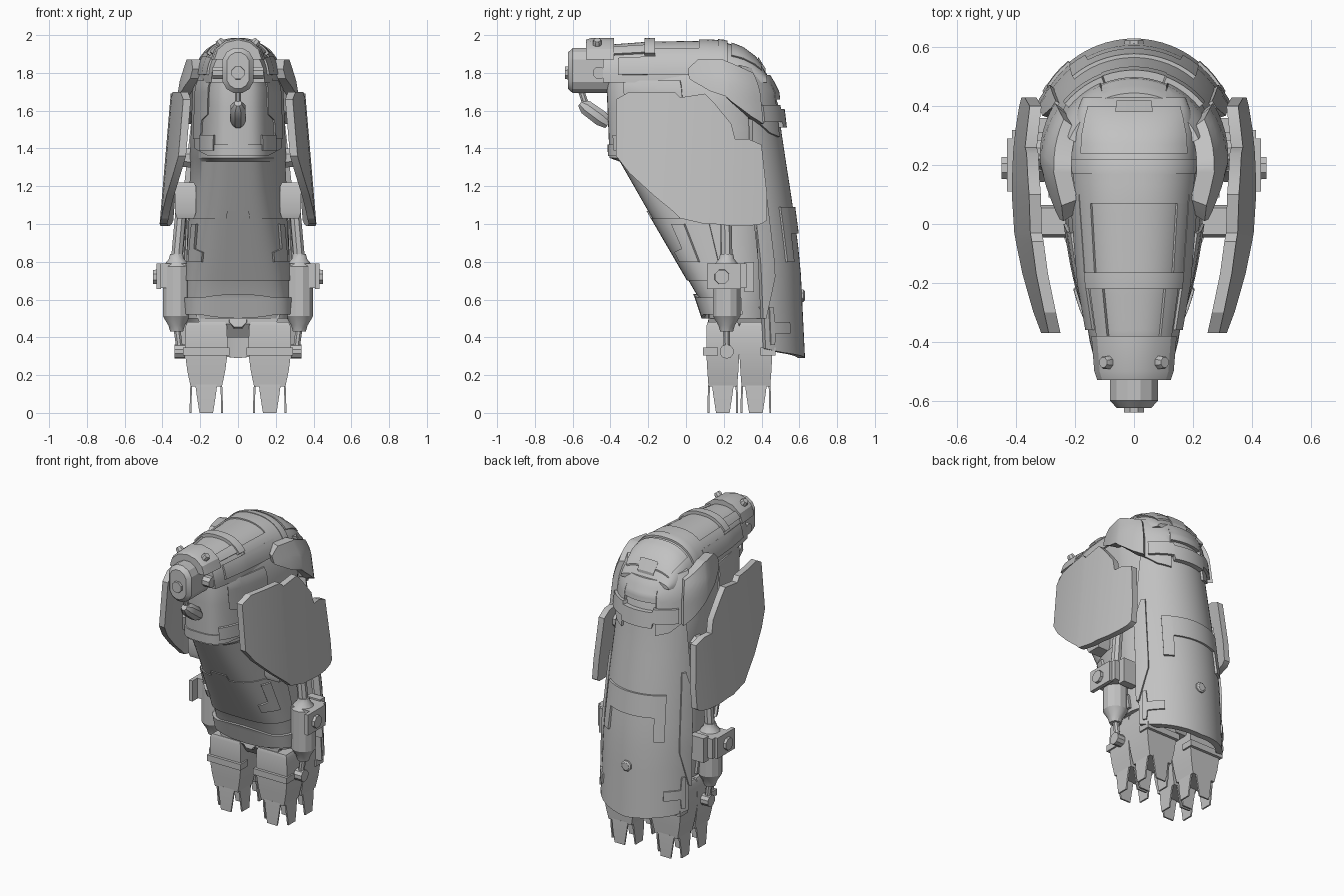
import bpy, bmesh, math
from mathutils import Vector

cube = bpy.data.objects.get("Cube")
if cube:
    bpy.data.objects.remove(cube, do_unlink=True)

grey = bpy.data.materials.new("plain grey")
grey.use_nodes = True
grey.diffuse_color = (0.54, 0.54, 0.54, 1)
grey.node_tree.nodes["Principled BSDF"].inputs["Base Color"].default_value = (0.54, 0.54, 0.54, 1)
parts = []


def skin(name, rings, mirror=False):
    """Join closed rings of points into a capped solid."""
    for s in ((1, -1) if mirror else (1,)):
        bm = bmesh.new()
        loops = [[bm.verts.new((p[0] * s, p[1], p[2])) for p in r] for r in rings]
        n = len(loops[0])
        for a, b in zip(loops, loops[1:]):
            for i in range(n):
                bm.faces.new((a[i], a[(i + 1) % n], b[(i + 1) % n], b[i]))
        bm.faces.new(loops[0])
        bm.faces.new(loops[-1])
        bmesh.ops.recalc_face_normals(bm, faces=bm.faces)
        me = bpy.data.meshes.new(name)
        bm.to_mesh(me)
        bm.free()
        me.materials.append(grey)
        label = name if not mirror else ("left_" if s > 0 else "right_") + name
        ob = bpy.data.objects.new(label, me)
        bpy.context.collection.objects.link(ob)
        parts.append(ob)


def lerp(table, k):
    """Interpolate the rows of a table by their first column."""
    if k <= table[0][0]:
        return table[0][1:]
    for a, b in zip(table, table[1:]):
        if k <= b[0]:
            f = (k - a[0]) / (b[0] - a[0])
            return [p + (q - p) * f for p, q in zip(a[1:], b[1:])]
    return table[-1][1:]


def steps(a, b, size):
    n = max(1, math.ceil(abs(b - a) / size))
    return [a + (b - a) * i / n for i in range(n + 1)]


def spow(v, e):
    return math.copysign(abs(v) ** e, v)


# Sections by height: z, front y, widest y, back y, half width
BODY = [(.50, .10, .28, .50, .27), (.62, .06, .27, .50, .28), (1.05, -.19, .22, .50, .265),
        (1.33, -.35, .18, .48, .25), (1.35, -.405, .18, .48, .255), (1.72, -.42, .14, .44, .24),
        (1.85, -.41, .1, .38, .19), (1.93, -.38, .08, .25, .11)]
SHELL = [(.29, 0, .30, .63, .34), (.8, -.02, .28, .605, .33), (1.1, -.05, .25, .565, .315),
         (1.45, -.1, .22, .51, .29), (1.7, -.1, .2, .48, .27), (1.76, -.1, .2, .45, .26),
         (1.87, -.1, .17, .38, .225), (1.95, -.1, .12, .25, .12)]


def surf(table, z, deg, off=0.0):
    """Point on a section; 0 degrees is the back, 180 the front."""
    yf, yc, yb, w = lerp(table, z)
    c, s = math.cos(math.radians(deg)), math.sin(math.radians(deg))
    if c >= 0:
        return ((w + off) * s, yc + (yb - yc + off) * c, z)
    depth = spow(c, .55)
    taper = 1 + .28 * depth * min(1, max(0, (z - .5) / .8))
    return ((w + off) * spow(s, .55) * taper, yc + (yc - yf + off) * depth, z)


def plate(name, table, rows, off, thick, mirror=False):
    """Curved plate on a section surface; rows are degrees, low z, high z."""
    degs = [rows[0][0]]
    for a, b in zip(rows, rows[1:]):
        degs += steps(a[0], b[0], 6)[1:]
    rings = []
    for d in degs:
        lo, hi = lerp(rows, d)
        zs = [lo + (hi - lo) * i / 10 for i in range(11)]
        rings.append([surf(table, z, d, off) for z in zs]
                     + [surf(table, z, d, off - thick) for z in reversed(zs)])
    skin(name, rings, mirror)


def rod(name, p0, p1, profile, n=8, mirror=False):
    """Turned solid from p0 to p1; profile rows are fraction, radius."""
    p0, p1 = Vector(p0), Vector(p1)
    q = (p1 - p0).to_track_quat("Z", "Y")
    turn = [(i + .5) * math.tau / n for i in range(n)]
    skin(name, [[p0.lerp(p1, f) + q @ Vector((r * math.cos(a), r * math.sin(a), 0)) for a in turn]
                for f, r in profile], mirror)


def block(name, x, y, rows, mirror=False):
    """Tapered block; rows are z, half x, half y."""
    skin(name, [[(x - a, y - b, z), (x + a, y - b, z), (x + a, y + b, z), (x - a, y + b, z)]
                for z, a, b in rows], mirror)


# Main body
heights = sorted({r[0] for r in BODY} | {.56, .75, .9, 1.2, 1.5, 1.62, 1.79, 1.9})
skin("body", [[surf(BODY, z, d) for d in range(0, 360, 6)] for z in heights])

# Front plating: chin collar, chest plates, bottom rim
plate("chin_collar", BODY, [(100, 1.40, 1.47), (140, 1.36, 1.47), (150, 1.36, 1.42),
                            (210, 1.36, 1.42), (220, 1.36, 1.47), (260, 1.40, 1.47)], .008, .03)
plate("chin_pad", BODY, [(118, 1.39, 1.47), (152, 1.39, 1.47)], .018, .03, True)
plate("chest_plate", BODY, [(95, .70, 1.03), (174, .70, 1.03), (175, .70, 1.07), (185, .70, 1.07),
                            (186, .70, 1.03), (265, .70, 1.03)], .008, .03)
plate("chest_tab", BODY, [(112, .80, 1.0), (126, .80, 1.0), (127, .80, .87), (146, .80, .85)], .022, .03, True)
plate("waist_rim", BODY, [(85, .52, .61), (150, .52, .61), (180, .50, .63), (210, .52, .61),
                          (275, .52, .61)], .018, .04)
plate("cheek_plate", BODY, [(96, 1.45, 1.76), (118, 1.45, 1.76), (119, 1.55, 1.76),
                            (135, 1.58, 1.76)], .01, .03, True)

# Back shell and its raised plates
plate("back_shell", SHELL, [(-68, .34, 1.2), (-60, .33, 1.6), (-50, .32, 1.76), (0, .29, 1.78),
                            (50, .32, 1.76), (60, .33, 1.6), (68, .34, 1.2)], 0, .04)
plate("side_strip", SHELL, [(56, .72, 1.22), (61, .62, 1.22), (67, .5, 1.12), (70, .5, 1.05)],
      .014, .04, True)
plate("nape_band", SHELL, [(-50, 1.54, 1.63), (-21, 1.54, 1.63), (-20, 1.51, 1.61), (20, 1.51, 1.61),
                           (21, 1.54, 1.63), (50, 1.54, 1.63)], .032, .045)
plate("middle_band", SHELL, [(-40, .80, 1.09), (-29, .80, 1.09), (-28, .95, 1.09), (28, .95, 1.09),
                             (29, .80, 1.09), (40, .80, 1.09)], .012, .03)
plate("hem_tab", SHELL, [(40, .42, .48), (58, .42, .48), (59, .36, .56), (63, .36, .56)], .01, .03, True)
rod("back_bolt", (0, .58, .62), (0, .63, .62), [(0, .035), (.85, .035), (1, .025)], 8)

# Neck collar and shoulder wings
plate("neck_collar", SHELL, [(-62, 1.56, 1.84), (-40, 1.48, 1.82), (-24, 1.46, 1.79), (-23, 1.66, 1.79),
                             (23, 1.66, 1.79), (24, 1.46, 1.79), (40, 1.48, 1.82), (62, 1.56, 1.84)], .014, .05)
plate("shoulder_wing", SHELL, [(54, 1.53, 1.80), (66, 1.57, 1.83), (84, 1.65, 1.87), (98, 1.73, 1.87),
                               (108, 1.77, 1.82)], .048, .06, True)

# Hood: arched sections along y (y, half width, top)
HOOD = [(-.44, .14, 1.93), (-.4, .15, 1.95), (-.2, .185, 1.965), (.1, .21, 1.97), (.2, .22, 1.965),
        (.3, .215, 1.93), (.38, .195, 1.87), (.43, .175, 1.79)]
SILL = 1.75


def arch(name, y0, y1, a0, a1, off, thick=0.0, mirror=False):
    """Hood section or a raised strip lying on the hood."""
    rings = []
    for y in steps(y0, y1, .04):
        w, top = lerp(HOOD, y)

        def at(a, o):
            a = math.radians(a)
            return ((w + o) * spow(math.cos(a), .85), y, SILL + (top - SILL + o) * spow(math.sin(a), .85))
        span = steps(a0, a1, 6)
        ring = [at(a, off) for a in span]
        if thick:
            ring += [at(a, off - thick) for a in reversed(span)]
        rings.append(ring)
    skin(name, rings, mirror)


arch("hood", -.44, .43, 0, 180, 0)
arch("hood_front_band", -.22, -.165, 38, 142, .02, .03)
arch("hood_rear_band", .17, .22, 25, 155, .012, .03)
arch("hood_mid_band", .07, .17, 25, 155, .008, .03)
arch("hood_rail", -.165, .07, 25, 50, .008, .03, True)
arch("hood_nose_rail", -.40, -.22, 42, 60, .012, .03, True)
arch("hood_side_plate", -.36, .1, 8, 34, .01, .03, True)
arch("crown_plate", .24, .40, 40, 140, .01, .03)
arch("crown_tab", .38, .42, 76, 104, .018, .03)

# Nose: collar, bolts, lens drum and sensor probe
skin("nose_collar", [[(w * math.cos(a), y, 1.87 + h * math.sin(a)) for a in
                      [math.radians(d) for d in (0, 30, 60, 90, 120, 150, 180)]]
                     for y, w, h in ((-.53, .125, .105), (-.50, .135, .115), (-.38, .145, .115))])
rod("collar_bolt", (.07, -.47, 1.93), (.105, -.47, 1.975), [(0, .024), (.8, .024), (1, .018)], 8, True)


def capsule(r, y):
    """Upright rounded outline."""
    return [(r * math.cos(math.radians(d)), y,
             (1.85 if d < 180 else 1.775) + r * math.sin(math.radians(d))) for d in range(15, 375, 30)]


skin("lens_drum", [capsule(r, y) for y, r in ((-.40, .085), (-.54, .085), (-.60, .085), (-.625, .06))])
rod("lens_bolt", (0, -.60, 1.8), (0, -.64, 1.8), [(0, .038), (1, .036)], 8)
rod("drum_pin", (.07, -.46, 1.8), (.135, -.46, 1.8), [(0, .035), (1, .035)], 8, True)
rod("probe_arm", (0, -.56, 1.72), (0, -.52, 1.60), [(0, .018), (1, .018)], 8)
rod("probe_head", (0, -.56, 1.64), (0, -.41, 1.53), [(0, .02), (.2, .042), (.75, .045), (1, .03)], 8)

# Curved side shields, sliced along y (y, low z, high z)
SHIELD = [(-.37, 1.36, 1.66), (-.30, 1.27, 1.70), (-.17, 1.15, 1.70), (-.06, 1.06, 1.70), (-.03, 1.03, 1.67),
          (.10, 1.0, 1.69), (.15, 1.0, 1.64), (.24, .99, 1.53), (.26, .99, 1.45), (.33, .99, 1.45),
          (.40, 1.0, 1.42), (.43, 1.02, 1.15)]


def shield_ring(y):
    lo, hi = lerp(SHIELD, y)
    return [(.415 - .085 * (z - 1) - .3 * (y - .11) ** 2 - inset, y, z)
            for z, inset in ((lo, 0), (hi, 0), (hi, .04), (lo, .04))]


skin("side_shield", [shield_ring(r[0]) for r in SHIELD], True)
rod("shield_mount", (.2, .24, 1.35), (.36, .24, 1.35), [(0, .06), (1, .045)], 8, True)

# Pistons beside the waist
block("knuckle", .278, .01, [(1.03, .045, .045), (1.06, .055, .055), (1.20, .055, .055),
                             (1.22, .045, .045)], True)
rod("piston_rod", (.29, .21, 1.2), (.325, .215, .8), [(0, .03), (1, .032)], 8, True)
rod("piston_pod", (.325, .215, .84), (.325, .215, .43),
    [(0, .036), (.06, .042), (.16, .075), (.8, .075), (.92, .045), (1, .035)], 12, True)
rod("piston_tip", (.325, .215, .46), (.305, .215, .31), [(0, .02), (1, .018)], 8, True)
rod("ankle_ring", (.28, .215, .325), (.335, .215, .325), [(0, .038), (1, .038)], 10, True)
block("pod_clamp", .345, .24, [(.66, .07, .08), (.79, .07, .08)], True)
block("clamp_plate", .42, .2, [(.655, .012, .09), (.79, .012, .09)], True)
block("clamp_arm", .33, .335, [(.64, .05, .025), (.80, .05, .025)], True)
rod("clamp_bolt", (.42, .19, .72), (.45, .19, .72), [(0, .042), (1, .04)], 8, True)

# Pelvis and feet with thin claws
block("pelvis", 0, .29, [(.40, .08, .12), (.47, .2, .17), (.56, .24, .17)])
rod("pelvis_hub", (0, .12, .5), (0, .2, .48), [(0, .05), (1, .06)], 8)
for place, y, side in (("front", .195, -1), ("rear", .37, 1)):
    block(place + "_foot", .168, y, [(.14, .083, .076), (.22, .1, .082), (.31, .112, .087), (.36, .112, .087),
                                     (.46, .11, .087), (.48, .1, .08)], True)
    block(place + "_foot_band", .168, y + side * .065, [(.305, .122, .04), (.345, .122, .04)], True)
    for dx, dy in ((1, 0), (-1, 0), (0, 1), (0, -1)):
        cx, cy = .168 + dx * .079, y + dy * .072
        claw = []
        for z, half, out in ((.15, .058, 0), (.09, .05, .003), (0, .036, .004)):
            a = half if dy else .005
            b = half if dx else .005
            ox, oy = cx + dx * out, cy + dy * out
            claw.append([(ox - a, oy - b, z), (ox + a, oy - b, z), (ox + a, oy + b, z), (ox - a, oy + b, z)])
        skin(place + "_claw", claw, True)

# Smooth the curved surfaces, keep hard edges
bpy.ops.object.select_all(action="DESELECT")
for ob in parts:
    ob.select_set(True)
bpy.context.view_layer.objects.active = parts[0]
bpy.ops.object.shade_smooth_by_angle(angle=math.radians(28))
